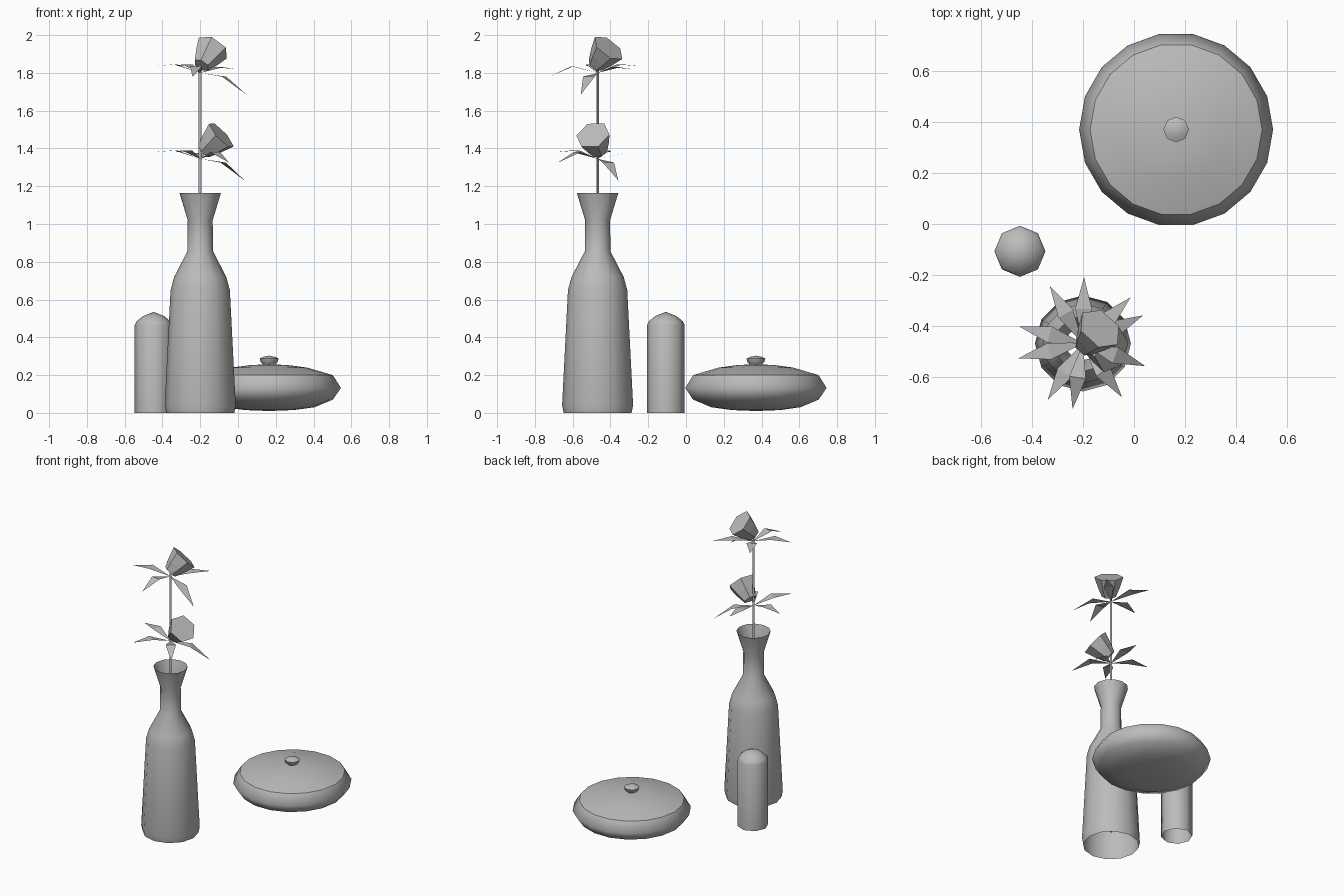
import bpy, math
from mathutils import Vector

cube = bpy.data.objects.get("Cube")
if cube:
    bpy.data.objects.remove(cube, do_unlink=True)

clay = bpy.data.materials.new("plain grey")
clay.use_nodes = True
GREY = (0.5, 0.5, 0.5, 1)
clay.diffuse_color = GREY
clay.node_tree.nodes["Principled BSDF"].inputs["Base Color"].default_value = GREY


def make(name, verts, faces, smooth_angle=None):
    mesh = bpy.data.meshes.new(name)
    mesh.from_pydata(verts, [], faces)
    mesh.materials.append(clay)
    obj = bpy.data.objects.new(name, mesh)
    bpy.context.collection.objects.link(obj)
    if smooth_angle:
        bpy.ops.object.select_all(action='DESELECT')
        obj.select_set(True)
        bpy.context.view_layer.objects.active = obj
        bpy.ops.object.shade_smooth_by_angle(angle=math.radians(smooth_angle))
    return obj


def lathe(name, profile, sides, base, axis=(0, 0, 1), smooth_angle=None, turn=0):
    """Spin (radius, height) pairs about an axis; radius 0 closes to a point."""
    rot = Vector((0, 0, 1)).rotation_difference(Vector(axis))
    verts, faces, rings = [], [], []
    for r, h in profile:
        count = sides if r > 0 else 1
        first = len(verts)
        rings.append([first + i % count for i in range(sides)])
        for i in range(count):
            a = math.tau * i / sides + turn
            point = Vector((r * math.cos(a), r * math.sin(a), h))
            verts.append(Vector(base) + rot @ point)
    for low, high in zip(rings, rings[1:]):
        for i in range(sides):
            j = (i + 1) % sides
            loop = [low[i], low[j], high[j], high[i]]
            faces.append(list(dict.fromkeys(loop)))
    return make(name, verts, faces, smooth_angle)


# Bottle vase, open at both ends
STEM = Vector((-0.2, -0.468, 0))
lathe("vase", [(0.18, 0), (0.188, 0.04), (0.157, 0.65), (0.138, 0.72),
               (0.068, 0.855), (0.066, 1.02), (0.11, 1.165)], 12, STEM, smooth_angle=40)

# Round-topped shaker
lathe("shaker", [(0.1, 0), (0.1, 0.465), (0.09, 0.485), (0.055, 0.513), (0, 0.535)],
      8, (-0.447, -0.107, 0), smooth_angle=60)

# Covered dish: bowl, lid and knob
DISH = (0.165, 0.37, 0)
lathe("dish_bowl", [(0, 0.01), (0.13, 0.015), (0.24, 0.03), (0.337, 0.07),
                    (0.38, 0.132), (0.337, 0.2)], 18, DISH, smooth_angle=75)
lathe("dish_lid", [(0.337, 0.2), (0.2, 0.24), (0.1, 0.253), (0, 0.258)],
      18, DISH, smooth_angle=40)
lathe("lid_knob", [(0.03, 0.255), (0.045, 0.27), (0.05, 0.287), (0.03, 0.297), (0, 0.303)],
      8, DISH, smooth_angle=60)

# Flower stem
lathe("stem", [(0, 0.1), (0.008, 0.1), (0.008, 1.85), (0, 1.85)], 6, STEM, smooth_angle=60)


def leaf(name, base, degrees, mid_rise, tip_rise, reach=0.26, half_width=0.033):
    """Pointed leaf bent once across its widest part."""
    a = math.radians(degrees)
    out = Vector((math.cos(a), math.sin(a), 0))
    side = Vector((-out.y, out.x, 0)) * half_width
    up = Vector((0, 0, 1))
    middle = base + out * 0.135 + up * mid_rise
    tip = base + out * reach + up * tip_rise
    make(name, [base, middle - side, middle + side, tip], [(0, 1, 2), (1, 3, 2)])


def flower(name, height, turn, bud_base, bud_axis, bud_turn):
    # Six-sided flaring bud with a flat face
    lathe(name + "_bud", [(0, 0), (0.045, 0), (0.07, 0.06), (0.093, 0.13), (0, 0.13)],
          6, bud_base, bud_axis, turn=bud_turn)
    # Ring of five leaves, one drooping
    droops = [(44, 0.03, 0.02), (120, 0.045, 0.035), (193, 0.045, 0.035),
              (261, 0.035, -0.02), (340, -0.02, -0.115)]
    for i, (angle, mid_rise, tip_rise) in enumerate(droops):
        leaf(f"{name}_leaf_{i + 1}", STEM + Vector((0, 0, height)),
             angle + turn, mid_rise, tip_rise)


flower("upper_flower", 1.8, 0, (-0.193, -0.48, 1.84), (0.46, 0.54, 0.71), 0.3)
flower("lower_flower", 1.345, 45, (-0.18, -0.46, 1.385), (0.7, -0.25, 0.65), 0.2)
